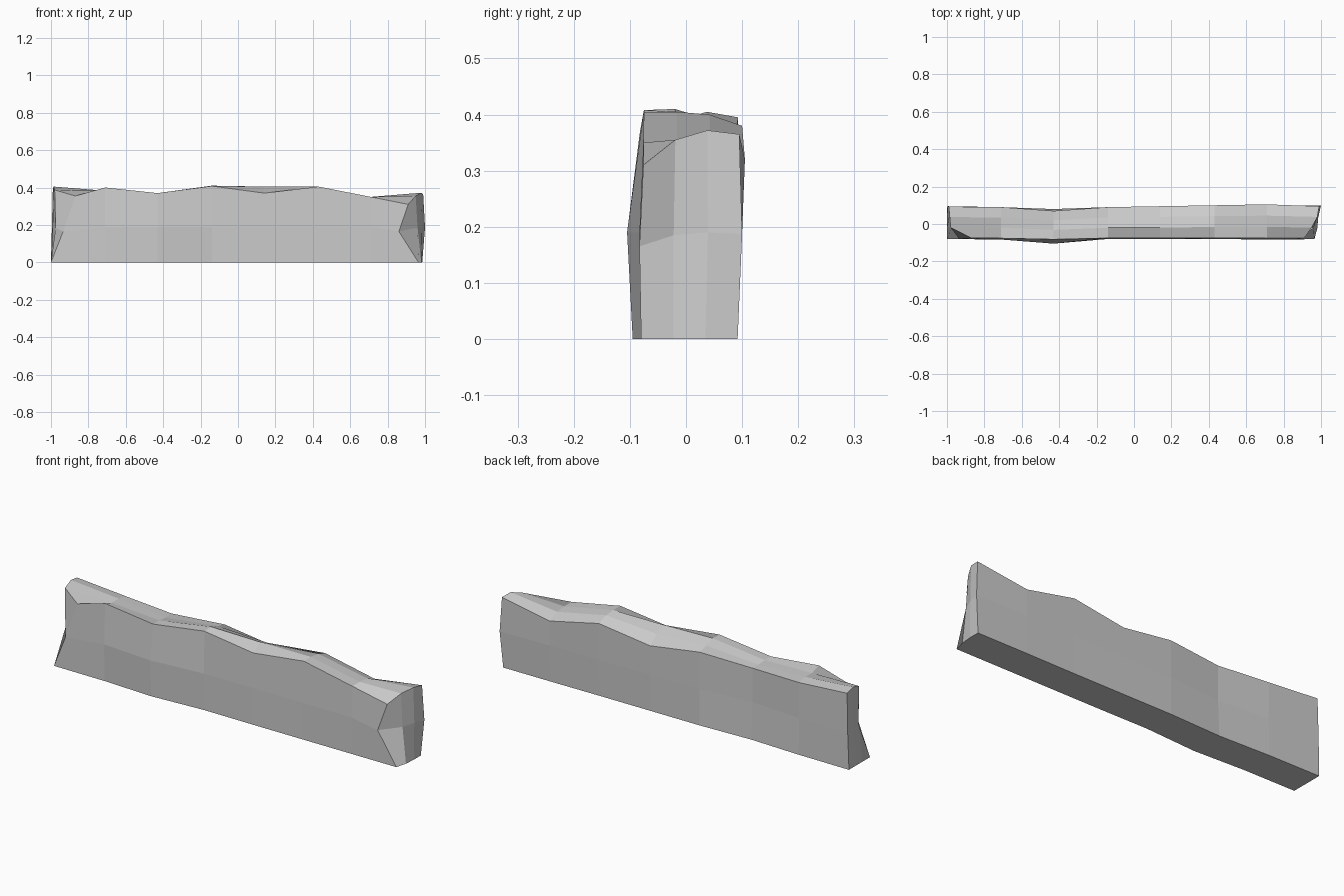
import bpy, bmesh

# Lattice block: 7 x 3 x 2 cells, indexed (i along x, j front to back, k upward)
NX, NY, NZ = 7, 3, 2
XS = [-1, -0.71, -0.43, -0.14, 0.14, 0.43, 0.71, 1]

# Worn top heights, one row per lengthwise edge from front to back
TOP = [
    [0.355, 0.40, 0.37, 0.408, 0.37, 0.405, 0.35, 0.31],
    [0.387, 0.382, 0.37, 0.41, 0.405, 0.405, 0.35, 0.355],
    [0.405, 0.383, 0.365, 0.393, 0.38, 0.40, 0.345, 0.372],
    [0.395, 0.375, 0.367, 0.38, 0.34, 0.38, 0.32, 0.365],
]

# Wavy side faces: y at bottom, middle and top
FRONT = [
    [-0.08, -0.082, -0.095, -0.078, -0.08, -0.08, -0.08, -0.08],
    [-0.08, -0.083, -0.105, -0.08, -0.08, -0.08, -0.083, -0.083],
    [-0.075, -0.076, -0.082, -0.075, -0.075, -0.075, -0.076, -0.076],
]
BACK = [
    [0.092, 0.09, 0.08, 0.09, 0.09, 0.09, 0.092, 0.092],
    [0.095, 0.088, 0.07, 0.09, 0.094, 0.097, 0.10, 0.10],
    [0.093, 0.09, 0.07, 0.09, 0.095, 0.10, 0.105, 0.095],
]

# Chipped ends: x per level, front to back
LEFT = [[-1, -1, -1, -1], [-0.935, -0.975, -0.99, -0.995], [-0.87, -0.98, -0.985, -0.99]]
RIGHT = [[0.965, 0.98, 0.985, 0.985], [0.86, 0.96, 0.985, 1.0], [0.91, 0.95, 0.98, 0.99]]
END_MID = [0.165, 0.185, 0.19, 0.187]


def position(i, j, k):
    x = LEFT[k][j] if i == 0 else RIGHT[k][j] if i == NX else XS[i]
    f, b = FRONT[k][i], BACK[k][i]
    y = f + (b - f) * j / NY
    z = (0, END_MID[j] if i in (0, NX) else 0.19, TOP[j][i])[k]
    return x, y, z


bm = bmesh.new()
verts = {}


def v(i, j, k):
    if (i, j, k) not in verts:
        verts[i, j, k] = bm.verts.new(position(i, j, k))
    return verts[i, j, k]


# Front and back
for i in range(NX):
    for k in range(NZ):
        for j in (0, NY):
            bm.faces.new([v(i, j, k), v(i + 1, j, k), v(i + 1, j, k + 1), v(i, j, k + 1)])
# Underside and top
for i in range(NX):
    for j in range(NY):
        for k in (0, NZ):
            bm.faces.new([v(i, j, k), v(i + 1, j, k), v(i + 1, j + 1, k), v(i, j + 1, k)])
# Ends
for j in range(NY):
    for k in range(NZ):
        for i in (0, NX):
            bm.faces.new([v(i, j, k), v(i, j + 1, k), v(i, j + 1, k + 1), v(i, j, k + 1)])

bmesh.ops.recalc_face_normals(bm, faces=bm.faces)
mesh = bpy.data.meshes.new("stone_slab")
bm.to_mesh(mesh)
bm.free()
bpy.context.collection.objects.link(bpy.data.objects.new("stone_slab", mesh))
